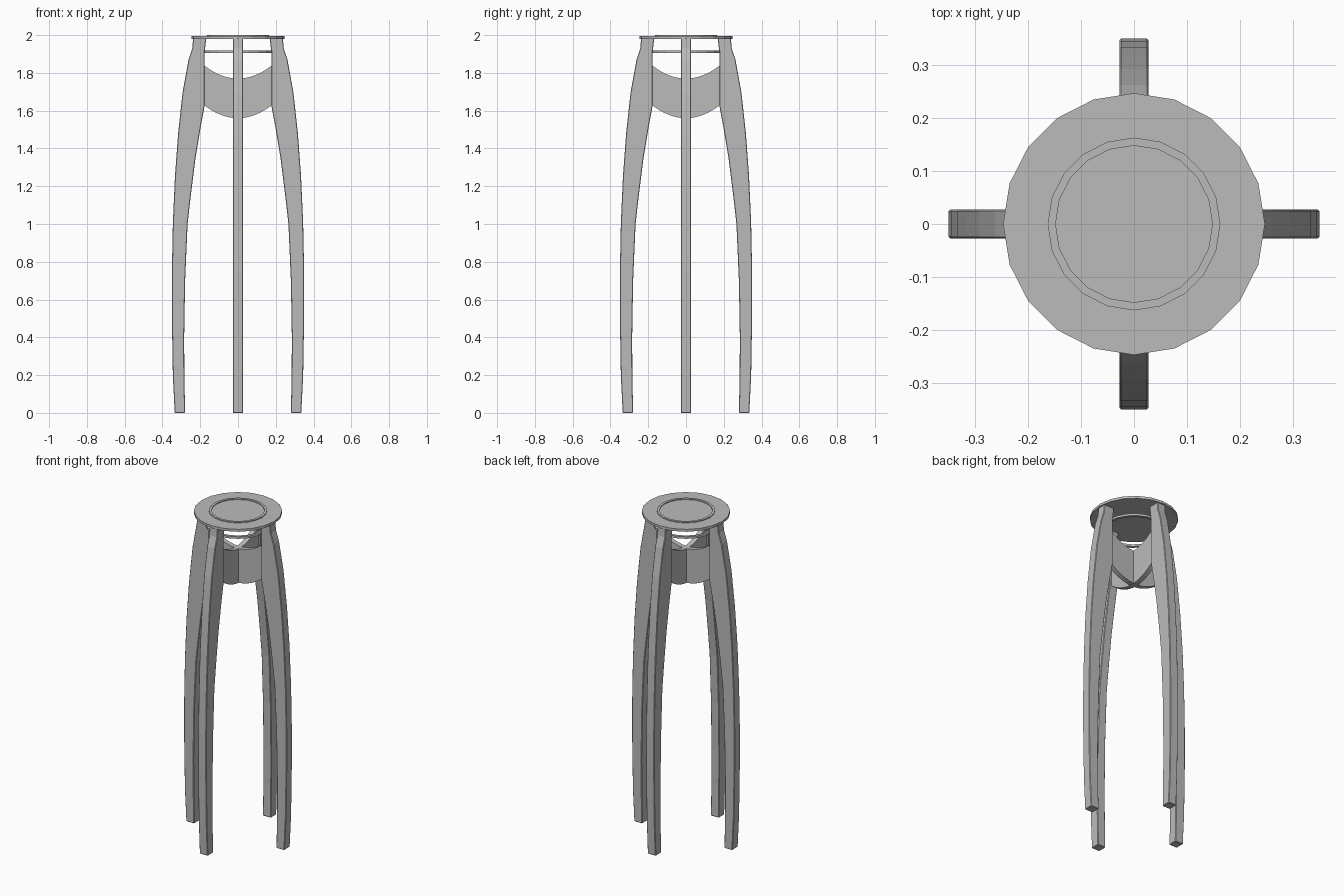
import bpy, bmesh, math

cube = bpy.data.objects.get("Cube")
if cube:
    bpy.data.objects.remove(cube, do_unlink=True)

GREY = (0.5, 0.5, 0.5, 1)
grey = bpy.data.materials.new("plain_grey")
grey.use_nodes = True
grey.diffuse_color = GREY
grey.node_tree.nodes["Principled BSDF"].inputs["Base Color"].default_value = GREY


def make_object(name, bm):
    bmesh.ops.recalc_face_normals(bm, faces=bm.faces)
    mesh = bpy.data.meshes.new(name)
    bm.to_mesh(mesh)
    bm.free()
    mesh.materials.append(grey)
    obj = bpy.data.objects.new(name, mesh)
    bpy.context.collection.objects.link(obj)
    return obj


def board(name, outline, thickness, turn=0):
    """Flat board cut to an x-z outline, turned about the vertical axis."""
    bm = bmesh.new()
    face = bm.faces.new([bm.verts.new((x, -thickness / 2, z)) for x, z in outline])
    new = bmesh.ops.extrude_face_region(bm, geom=[face])["geom"]
    verts = [v for v in new if isinstance(v, bmesh.types.BMVert)]
    bmesh.ops.translate(bm, verts=verts, vec=(0, thickness, 0))
    obj = make_object(name, bm)
    obj.rotation_euler.z = turn
    return obj


def lathe(name, profile, closed=False, sides=20):
    """Turned part made from a radius-height profile."""
    bm = bmesh.new()
    rings = []
    for r, z in profile:
        rings.append([bm.verts.new((r * math.cos(a), r * math.sin(a), z))
                      for a in (2 * math.pi * i / sides for i in range(sides))])
    pairs = list(zip(rings, rings[1:]))
    if closed:
        pairs.append((rings[-1], rings[0]))
    else:
        bm.faces.new(rings[0])
        bm.faces.new(rings[-1])
    for low, high in pairs:
        for i in range(sides):
            j = (i + 1) % sides
            bm.faces.new((low[i], low[j], high[j], high[i]))
    return make_object(name, bm)


# Four bowed legs
outer = [(0.335, 0), (0.345, 0.2), (0.35, 0.5), (0.35, 0.75), (0.345, 1.0),
         (0.334, 1.25), (0.317, 1.48), (0.293, 1.7), (0.262, 1.87), (0.242, 1.93), (0.238, 1.982)]
inner = [(0.168, 1.982), (0.178, 1.9), (0.178, 1.62), (0.2, 1.5), (0.225, 1.35),
         (0.25, 1.15), (0.267, 1.0), (0.28, 0.7), (0.285, 0.4), (0.284, 0.2), (0.28, 0)]
for i, side in enumerate(("left", "back", "right", "front")):
    leg = board(side + "_leg", outer + inner, 0.055, i * math.pi / 2)
    bevel = leg.modifiers.new("soft_edges", "BEVEL")
    bevel.width = 0.003
    bevel.segments = 1
    bevel.limit_method = "ANGLE"
    bevel.angle_limit = math.radians(50)

# Crossed curved braces between opposite legs
steps = [-0.185 + 0.37 * i / 16 for i in range(17)]
curve = [(x, 0.07 * (x / 0.18) ** 2) for x in steps]
brace = [(x, 1.56 + d) for x, d in curve] + [(x, 1.77 + d) for x, d in reversed(curve)]
for i, name in enumerate(("side_brace", "front_back_brace")):
    board(name, brace, 0.03, i * math.pi / 2)

# Thin ring under the seat
lathe("support_ring", [(0.165, 1.906), (0.182, 1.906), (0.182, 1.919), (0.165, 1.919)], closed=True)

# Round seat with a low raised rim
lathe("seat", [(0.247, 1.98), (0.247, 1.995), (0.163, 1.995), (0.163, 2.0),
               (0.148, 2.0), (0.148, 1.995)])
